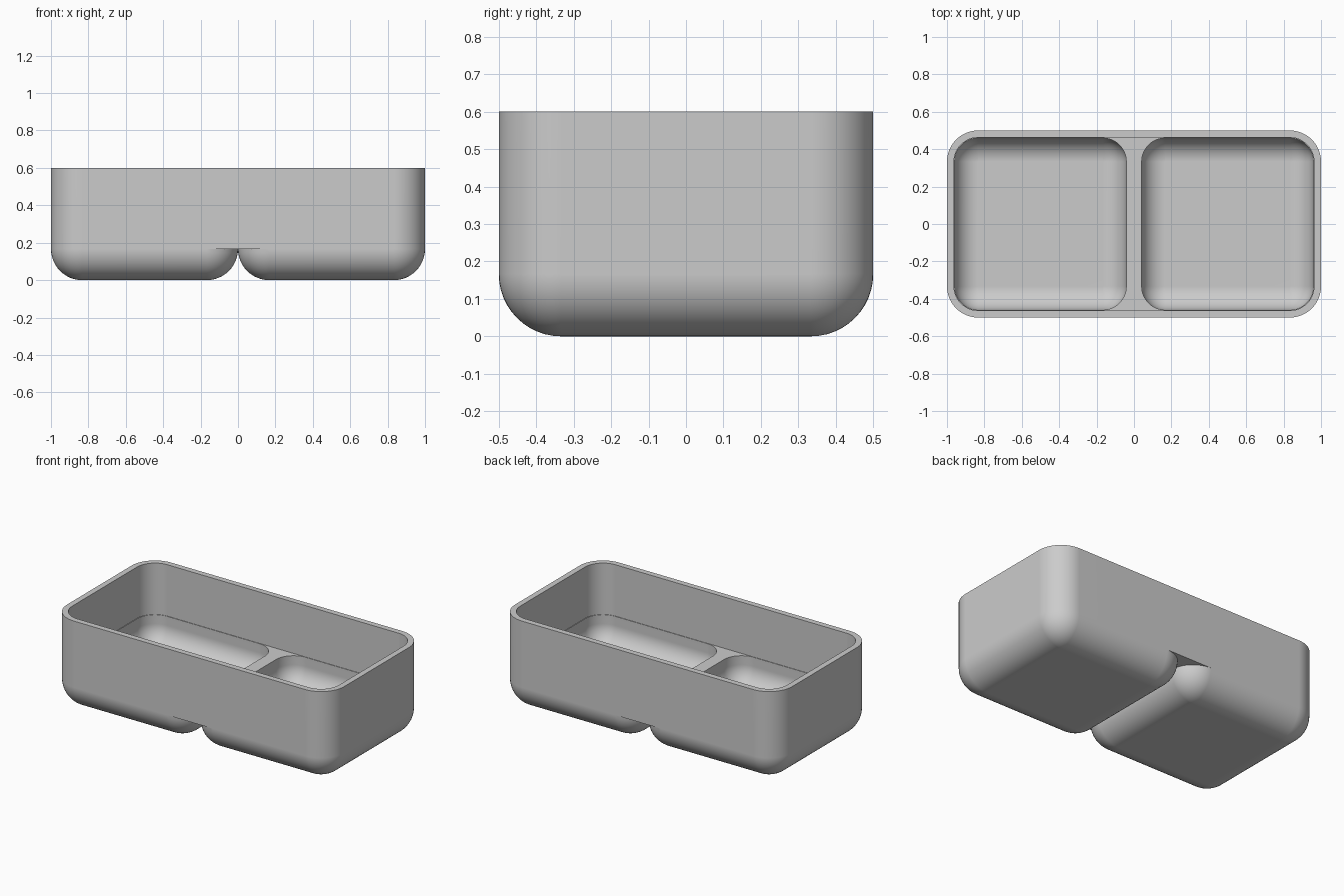
import bpy, bmesh
from math import sin, cos, pi
from mathutils import Vector

cube = bpy.data.objects.get("Cube")
if cube:
    bpy.data.objects.remove(cube, do_unlink=True)

R = 1 / 6            # outer corner and foot fillet radius
WALL = 0.0375        # wall thickness above the pockets
POCKET = 0.041       # pocket inset, leaving a thin ledge
TOP, LEDGE, FLOOR = 0.6, 0.265, 0.08
SEG = 12             # segments per quarter turn
CORNERS = ((1, 1), (-1, 1), (-1, -1), (1, -1))

bm = bmesh.new()


def arcs(side, radius):
    """Four corner arcs of one compartment outline, counterclockwise."""
    result = []
    for k, (sx, sy) in enumerate(CORNERS):
        cx, cy = side * 0.5 + sx * (0.5 - R), sy * (0.5 - R)
        result.append([(cx + radius * cos((k + i / SEG) * pi / 2),
                        cy + radius * sin((k + i / SEG) * pi / 2))
                       for i in range(SEG + 1)])
    return result


def loop(points, z):
    return [bm.verts.new(Vector((x, y, z))) for x, y in points]


def bridge(a, b):
    for i in range(len(a)):
        j = (i + 1) % len(a)
        bm.faces.new((a[i], a[j], b[j], b[i]))


def cup(side, inset, upper, floor):
    """Rounded compartment skin, from its upper edge down to a flat floor."""
    radius = R - inset
    heights = [(upper, radius)] if upper > floor + radius + 0.001 else []
    for i in range(SEG):
        a = i / SEG * pi / 2
        heights.append((floor + radius * (1 - sin(a)), radius * cos(a)))
    rings = [loop(sum(arcs(side, r), []), z) for z, r in heights]
    for a, b in zip(rings, rings[1:]):
        bridge(a, b)
    base = loop([p[0] for p in arcs(side, 0)], floor)
    n = SEG + 1
    for k in range(4):
        last = rings[-1][k * n:(k + 1) * n]
        for a, b in zip(last, last[1:]):
            bm.faces.new((a, b, base[k]))
        after = rings[-1][(k + 1) % 4 * n]
        bm.faces.new((last[-1], after, base[(k + 1) % 4], base[k]))
    bm.faces.new(base)


def long_outline(inset):
    """Outline around both compartments."""
    lt, rt = arcs(-1, R - inset), arcs(1, R - inset)
    return (rt[0] + [rt[1][0], lt[0][-1]] + lt[1] + lt[2]
            + [lt[3][0], rt[2][-1]] + rt[3])


# Rounded feet and pockets
for side in (-1, 1):
    cup(side, 0, R, 0)
    cup(side, POCKET, LEDGE, FLOOR)

# Walls, rim and thin ledge around the pockets
outer, inner = long_outline(0), long_outline(WALL)
rings = [loop(outer, R), loop(outer, TOP), loop(inner, TOP),
         loop(inner, LEDGE), loop(long_outline(POCKET), LEDGE)]
for a, b in zip(rings, rings[1:]):
    bridge(a, b)

# Divider top
lt, rt = arcs(-1, R - POCKET), arcs(1, R - POCKET)
bm.faces.new(loop(lt[3] + lt[0] + rt[1] + rt[2], LEDGE))

# Flat undersides of the notches between the feet
lt, rt = arcs(-1, R), arcs(1, R)
bm.faces.new(loop(lt[3] + rt[2][1:], R))
bm.faces.new(loop(rt[1] + lt[0][1:], R))

bmesh.ops.remove_doubles(bm, verts=bm.verts, dist=0.0005)
bmesh.ops.recalc_face_normals(bm, faces=bm.faces)
mesh = bpy.data.meshes.new("divided_tray")
bm.to_mesh(mesh)
bm.free()
tray = bpy.data.objects.new("divided_tray", mesh)
bpy.context.collection.objects.link(tray)

# Plain grey
colour = (0.6, 0.6, 0.6, 1)
mat = bpy.data.materials.new("plain_grey")
mat.use_nodes = True
mat.diffuse_color = colour
mat.node_tree.nodes["Principled BSDF"].inputs["Base Color"].default_value = colour
mesh.materials.append(mat)

# Smooth curves with crisp rims
bpy.ops.object.select_all(action="DESELECT")
tray.select_set(True)
bpy.context.view_layer.objects.active = tray
bpy.ops.object.shade_smooth_by_angle(angle=pi / 6)
weighted = tray.modifiers.new("weighted_normals", "WEIGHTED_NORMAL")
weighted.keep_sharp = True
